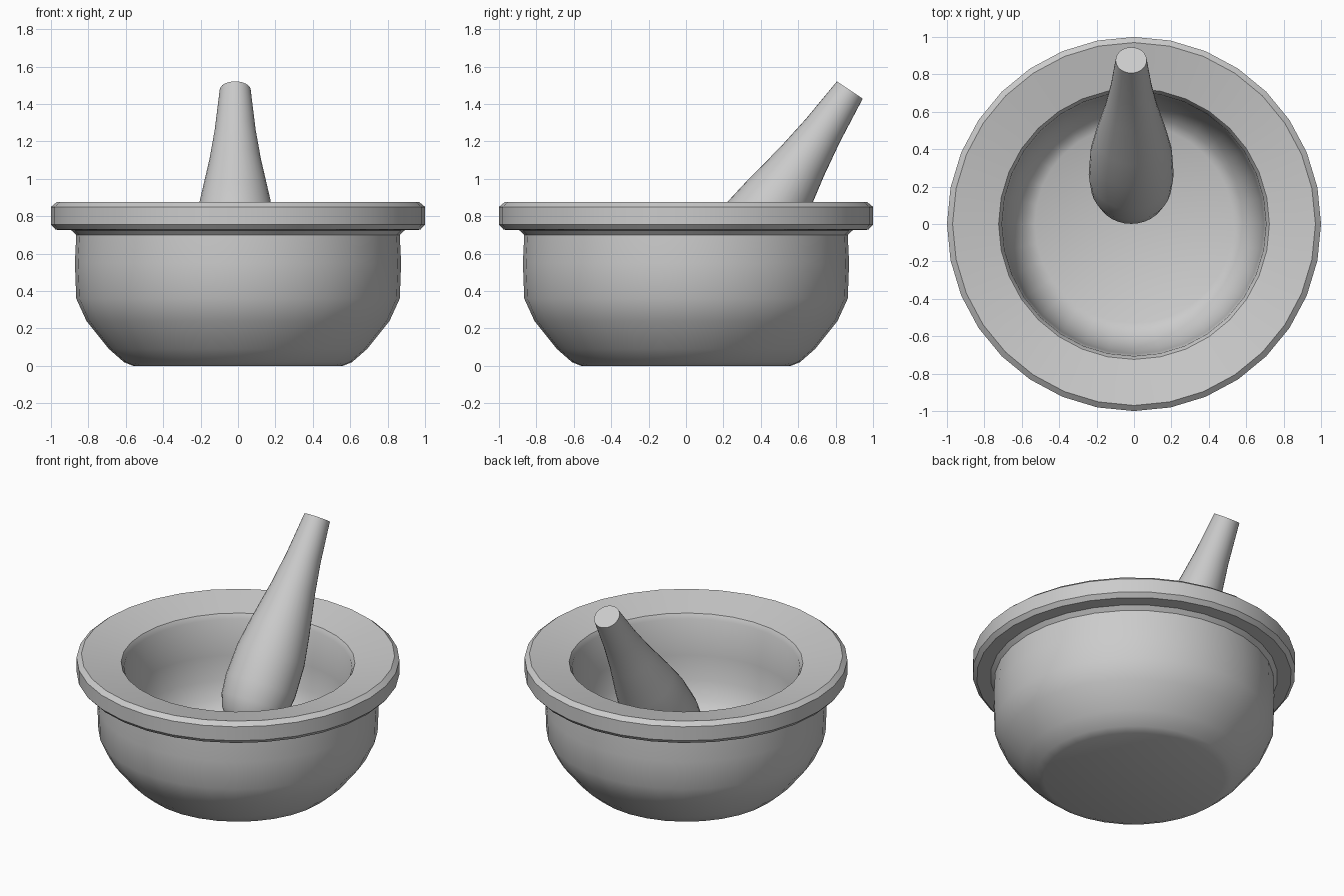
import bpy, bmesh, math

cube = bpy.data.objects.get("Cube")
if cube:
    bpy.data.objects.remove(cube, do_unlink=True)

# Single stone colour
stone = bpy.data.materials.new("grey_stone")
stone.use_nodes = True
colour = (0.6, 0.6, 0.6, 1)
stone.diffuse_color = colour
stone.node_tree.nodes["Principled BSDF"].inputs["Base Color"].default_value = colour


def lathe(name, profile, sides):
    """Spin a (radius, height) profile that starts and ends on the axis."""
    bm = bmesh.new()
    verts = [bm.verts.new((0, r, z)) for r, z in profile]
    edges = [bm.edges.new(pair) for pair in zip(verts, verts[1:])]
    bmesh.ops.spin(bm, geom=verts + edges, cent=(0, 0, 0), axis=(0, 0, 1),
                   angle=math.tau, steps=sides, use_duplicate=False)
    bmesh.ops.remove_doubles(bm, verts=bm.verts[:], dist=0.0005)
    bmesh.ops.recalc_face_normals(bm, faces=bm.faces[:])
    mesh = bpy.data.meshes.new(name)
    bm.to_mesh(mesh)
    bm.free()
    mesh.materials.append(stone)
    obj = bpy.data.objects.new(name, mesh)
    bpy.context.collection.objects.link(obj)
    bpy.ops.object.select_all(action="DESELECT")
    obj.select_set(True)
    bpy.context.view_layer.objects.active = obj
    bpy.ops.object.shade_smooth_by_angle(angle=math.radians(30))
    return obj


# Mortar: outer body, overhanging rim that slopes inward, then the hollow
body = [(0, 0), (0.56, 0), (0.61, 0.02), (0.69, 0.09), (0.81, 0.24),
        (0.865, 0.36), (0.872, 0.55), (0.865, 0.7)]
rim = [(0.89, 0.725), (0.975, 0.728), (1, 0.755), (1, 0.85),
       (0.97, 0.875), (0.724, 0.824), (0.706, 0.793)]
hollow = [(0.695, 0.55), (0.677, 0.39), (0.635, 0.275), (0.58, 0.207),
          (0.53, 0.18), (0, 0.18)]
lathe("mortar_bowl", body + rim + hollow, 32)

# Pestle: flat grip end at the origin, tapered shaft, blunt rounded head
shaft = [(0, 0), (0.083, 0), (0.11, -0.26), (0.14, -0.46), (0.19, -0.72)]
head = [(0.219, -0.9), (0.227, -1.1), (0.215, -1.22), (0.185, -1.3),
        (0.13, -1.37), (0.07, -1.4), (0, -1.41)]
pestle = lathe("pestle", shaft + head, 32)
pestle.location = (-0.015, 0.876, 1.475)
pestle.rotation_euler.x = math.radians(-33.7)
